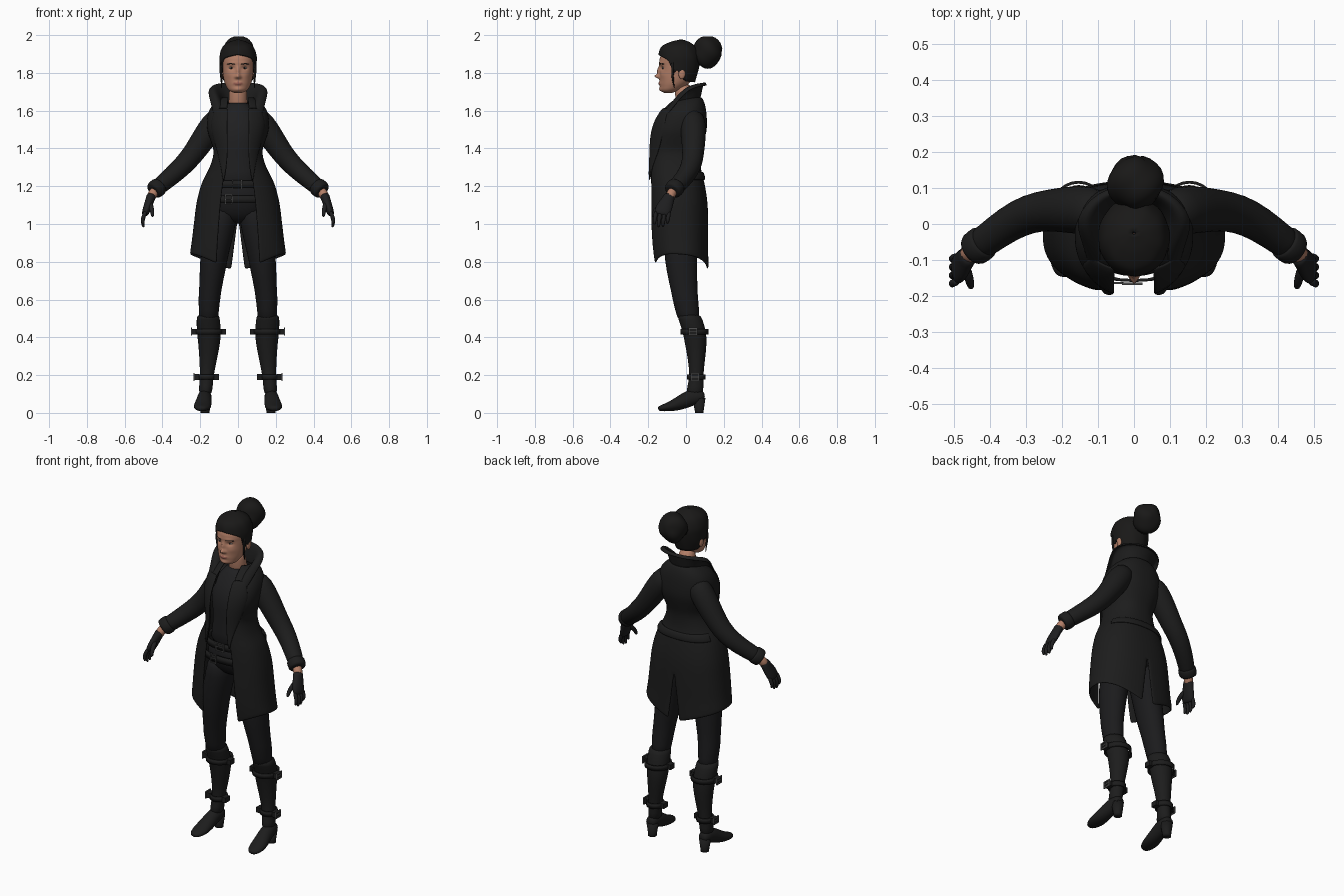
import bpy, bmesh, math
from math import sin, cos, pi, asin, exp
from mathutils import Vector

if "Cube" in bpy.data.objects:
    bpy.data.objects.remove(bpy.data.objects["Cube"])

def material(name, r, g, b):
    m = bpy.data.materials.new(name)
    m.use_nodes = True
    m.diffuse_color = (r, g, b, 1)
    m.node_tree.nodes["Principled BSDF"].inputs["Base Color"].default_value = (r, g, b, 1)
    return m

COAT = material("coat black", .012, .012, .012)
SHIRT = material("shirt black", .014, .014, .015)
PANTS = material("trouser black", .011, .011, .012)
LEATHER = material("boot leather", .012, .012, .012)
GLOVE = material("glove leather", .013, .013, .014)
HAIR = material("dark hair", .01, .0095, .009)
SKIN = material("skin", .45, .21, .135)
LIPS = material("lips", .33, .12, .09)
METAL = material("buckle grey", .08, .08, .08)
EYE = material("eye white", .38, .33, .31)

def finish(name, bm, mat, sub=1, mirror=False, thick=0, smooth=True, offset=0):
    bmesh.ops.recalc_face_normals(bm, faces=bm.faces)
    me = bpy.data.meshes.new(name)
    bm.to_mesh(me)
    bm.free()
    me.materials.append(mat)
    for p in me.polygons:
        p.use_smooth = smooth
    ob = bpy.data.objects.new(name, me)
    bpy.context.collection.objects.link(ob)
    if mirror:
        ob.modifiers.new("Mirror", "MIRROR").merge_threshold = .001
    if thick:
        s = ob.modifiers.new("Solidify", "SOLIDIFY")
        s.thickness, s.offset = thick, offset
    if sub:
        s = ob.modifiers.new("Subdivision", "SUBSURF")
        s.levels = s.render_levels = sub
    return ob

def skin_rows(name, rows, mat, loop=True, cap=True, **kw):
    """Join rows of points into a surface."""
    bm = bmesh.new()
    vs = [[bm.verts.new(p) for p in r] for r in rows]
    n = len(rows[0])
    for a, b in zip(vs, vs[1:]):
        for j in range(n if loop else n - 1):
            k = (j + 1) % n
            bm.faces.new((a[j], a[k], b[k], b[j]))
    if cap and loop:
        bm.faces.new(vs[0])
        bm.faces.new(vs[-1])
    return finish(name, bm, mat, **kw)

def sample(rows, z):
    """Smoothly interpolate profile rows (z first, descending)."""
    z = max(min(z, rows[0][0]), rows[-1][0])
    i = next(k for k in range(len(rows) - 1) if z >= rows[k + 1][0])
    a, b = rows[i], rows[i + 1]
    p, q = rows[max(i - 1, 0)], rows[min(i + 2, len(rows) - 1)]
    h = b[0] - a[0]
    t = (z - a[0]) / h
    out = []
    for c in range(1, len(a)):
        m0 = (b[c] - p[c]) / (b[0] - p[0]) * h
        m1 = (q[c] - a[c]) / (q[0] - a[0]) * h
        out.append((2*t**3 - 3*t*t + 1) * a[c] + (t**3 - 2*t*t + t) * m0
                   + (3*t*t - 2*t**3) * b[c] + (t**3 - t*t) * m1)
    return out

def oval(rx, yf, yb, z, th, p=2.0):
    """Point on a rounded section; angle 0 is the front."""
    s = lambda v: math.copysign(abs(v) ** (2 / p), v)
    return (rx * s(sin(th)), (yf + yb) / 2 - (yb - yf) / 2 * s(cos(th)), z)

def loft(name, rows, mat, n=28, p=2.0, **kw):
    return skin_rows(name, [[oval(rx, yf, yb, z, 2*pi*j/n, p) for j in range(n)]
                            for z, rx, yf, yb in rows], mat, **kw)

def sweep(name, pts, mat, n=14, hint=(0, 1, 0), flat=False, **kw):
    """Tube through (x, y, z, ra, rb); ra lies along the hint direction."""
    P = [Vector(p[:3]) for p in pts]
    rows = []
    for i, p in enumerate(pts):
        t = Vector((0, 0, 1)) if flat else (P[min(i+1, len(P)-1)] - P[max(i-1, 0)]).normalized()
        a = Vector(hint)
        a = (a - a.dot(t) * t).normalized()
        b = t.cross(a)
        rows.append([P[i] + a * p[3] * cos(2*pi*j/n) + b * p[-1] * sin(2*pi*j/n) for j in range(n)])
    return skin_rows(name, rows, mat, **kw)

def ball(name, loc, rad, mat, **kw):
    bm = bmesh.new()
    bmesh.ops.create_uvsphere(bm, u_segments=24, v_segments=16, radius=1)
    for v in bm.verts:
        v.co = [l + r * c for l, r, c in zip(loc, rad, v.co)]
    return finish(name, bm, mat, sub=0, **kw)

def boxes(name, items, mat, **kw):
    bm = bmesh.new()
    for loc, size in items:
        for v in bmesh.ops.create_cube(bm, size=1)["verts"]:
            v.co = [l + s * c for l, s, c in zip(loc, size, v.co)]
    return finish(name, bm, mat, sub=0, smooth=False, **kw)

def buckle(name, loc, w, h, side=False, **kw):
    t = .006
    parts = [((s*w/2, 0, 0), (t, t, h)) for s in (-1, 1)]
    parts += [((0, 0, s*h/2), (w + t, t, t)) for s in (-1, 1)] + [((0, 0, 0), (w, t, t*.7))]
    turn = (lambda v: (v[1], v[0], v[2])) if side else (lambda v: v)
    boxes(name, [([a + b for a, b in zip(loc, turn(c))], turn(s)) for c, s in parts], METAL, **kw)

# Head with sculpted face
HEAD = [(1.955, .03, -.06, 0), (1.93, .068, -.11, .04), (1.88, .087, -.138, .058), (1.84, .086, -.14, .06),
        (1.80, .081, -.14, .05), (1.76, .074, -.14, .03), (1.73, .063, -.138, 0),
        (1.705, .045, -.133, -.04), (1.694, .02, -.115, -.075)]
BUMPS = [(0, 1.782, .011, .011, .024), (0, 1.81, .008, .022, .013), (0, 1.744, .021, .008, .008),
         (0, 1.712, .02, .011, .006)]
for s in (-1, 1):
    BUMPS += [(s*.034, 1.826, .016, .010, -.010), (s*.034, 1.852, .026, .008, .004),
              (s*.048, 1.79, .02, .018, .004), (s*.012, 1.777, .007, .007, .007)]

def bump(x, z):
    return sum(a * exp(-((x-u)/su)**2 - ((z-w)/sw)**2) for u, w, su, sw, a in BUMPS)

def face_y(x, z):
    rx, yf, yb = sample(HEAD, z)
    return oval(rx, yf, yb, z, asin(min(1, x / rx)))[1] - bump(x, z)

rows = []
for i in range(53):
    z = 1.954 - i * .005
    ring = [oval(*sample(HEAD, z), z, 2*pi*j/72) for j in range(72)]
    rows.append([(x, y - bump(x, z) if y < -.07 else y, z) for x, y, z in ring])
head = skin_rows("head", rows, SKIN, sub=0)
head.data.materials.append(LIPS)
for f in head.data.polygons:
    c = f.center
    if c.y < -.1 and (c.x / .026)**2 + ((c.z - 1.743) / .009)**2 < 1:
        f.material_index = 1
sweep("neck", [(0, .01, 1.57, .055), (0, 0, 1.65, .05), (0, -.025, 1.75, .05)], SKIN)
ball("ears", (.086, -.022, 1.797), (.01, .018, .03), SKIN, mirror=True)
ey = face_y(.034, 1.826)
ball("eyes", (.034, ey + .004, 1.826), (.014, .008, .006), EYE, mirror=True)
ball("irises", (.034, ey - .002, 1.826), (.005, .004, .005), LEATHER, mirror=True)
sweep("eyebrows", [(x, face_y(x, z), z, .003, .004) for x, z in ((.014, 1.845), (.035, 1.852), (.06, 1.846))],
      HAIR, n=8, mirror=True)

# Hair cap with hairline, loose locks and bun
CAP = [(1.977, .006, -.03, -.02), (1.965, .045, -.08, .015), (1.94, .08, -.128, .05), (1.89, .098, -.146, .072),
       (1.85, .098, -.144, .072), (1.80, .093, -.14, .062), (1.74, .075, -.13, .045)]
LINE = [(180, 1.75), (115, 1.757), (96, 1.785), (86, 1.815), (74, 1.80), (60, 1.86), (35, 1.885), (0, 1.897)]
cap = []
for i in range(21):
    row = []
    for j in range(64):
        th = 2*pi*j/64
        low = sample(LINE, math.degrees(min(th, 2*pi - th)))[0]
        z = 1.977 + (low - 1.977) * (i / 20) ** 1.3
        x, y, z = oval(*sample(CAP, z), z, th)
        k = 1 + .008 * sin(9 * th + 40 * z)
        row.append((x * k, (y + .04) * k - .04, z))
    cap.append(row)
skin_rows("hair", cap, HAIR, cap=False, thick=.014, offset=-1, sub=0)
sweep("loose_locks", [(.088, -.07, 1.87, .008), (.092, -.072, 1.80, .008), (.086, -.07, 1.76, .005),
                      (.088, -.06, 1.715, .002)], HAIR, n=8, mirror=True)
bun = ball("hair_bun", (.004, .115, 1.912), (.078, .075, .086), HAIR)
for v in bun.data.vertices:
    d = v.co - Vector((.004, .115, 1.912))
    v.co += d * .05 * sin(3 * math.atan2(d.z, d.x) + 45 * d.y)
sweep("bun_base", [(0, .03, 1.87, .06), (0, .085, 1.90, .055)], HAIR, hint=(1, 0, 0))

# Shirt, trousers and belts
loft("shirt", [(1.645, .052, -.062, .055), (1.625, .07, -.075, .06), (1.57, .115, -.115, .08), (1.48, .13, -.15, .08),
               (1.38, .105, -.142, .05), (1.28, .115, -.14, .055), (1.17, .15, -.145, .07)], SHIRT, p=2.3)
loft("trouser_hips", [(1.22, .14, -.145, .065), (1.12, .165, -.14, .085), (1.05, .15, -.12, .08),
                      (1.0, .06, -.07, .03)], PANTS, p=2.2)
for nm, z, r in (("upper_belt", 1.21, .152), ("lower_belt", 1.13, .168)):
    loft(nm, [(z + .02, r, -.157, .085), (z - .02, r + .004, -.157, .09)], LEATHER, cap=False, thick=.008, p=2.3, sub=0)
buckle("upper_belt_buckle", (-.005, -.166, 1.21), .05, .045)
buckle("lower_belt_buckle", (-.05, -.164, 1.13), .035, .05)
sweep("trouser_legs", [(.08, -.03, 1.1, .075, .095), (.09, -.03, 1.0, .085, .095), (.122, -.03, .86, .078, .09),
                       (.135, -.022, .75, .07, .084), (.147, -.01, .65, .06, .072), (.152, -.003, .6, .06, .07),
                       (.154, .005, .55, .054, .065), (.156, .018, .47, .053, .06)],
      PANTS, hint=(1, 0, 0), flat=True, mirror=True)

# Boots with heels, straps and buckles
sweep("boot_shafts", [(.157, .012, .525, .058, .064), (.158, .022, .50, .064, .066), (.154, .045, .43, .066, .064),
                      (.152, .052, .37, .06, .06), (.158, .056, .28, .047, .046), (.165, .055, .2, .037, .037),
                      (.17, .05, .14, .037, .043), (.173, .045, .09, .036, .05)],
      LEATHER, hint=(1, 0, 0), flat=True, mirror=True)
sweep("boot_feet", [(.173, .1, .085, .02, .02), (.174, .085, .085, .034, .035), (.176, .04, .085, .038, .045),
                    (.18, -.005, .066, .041, .043), (.186, -.055, .042, .047, .034), (.19, -.1, .03, .047, .023),
                    (.193, -.135, .024, .032, .016), (.194, -.148, .022, .015, .01)],
      LEATHER, hint=(1, 0, 0), mirror=True)
sweep("boot_heels", [(.174, .07, 0, .024, .024), (.174, .07, .01, .024, .024), (.174, .068, .08, .034, .036)],
      LEATHER, hint=(1, 0, 0), flat=True, mirror=True, sub=0)
for nm, x, y, z, r in (("calf", .154, .045, .43, .071), ("ankle", .166, .055, .19, .045)):
    sweep(nm + "_straps", [(x, y, z + .014, r), (x, y, z - .014, r)], LEATHER, n=24, hint=(1, 0, 0),
          flat=True, cap=False, thick=.008, mirror=True, sub=0)
    boxes(nm + "_strap_tabs", [((x + s * (r + .006), y - .008, z), (.028, .04, .03)) for s in (-1, 1)],
          LEATHER, mirror=True)
    buckle(nm + "_buckles", (x + r + .021, y - .008, z), .042, .036, side=True, mirror=True)

# Coat body: open front, curved hem and back vent
BODY = [(1.67, .075, -.05, .08, .05), (1.635, .125, -.095, .095, .055), (1.58, .155, -.14, .104, .058),
        (1.50, .158, -.178, .105, .06), (1.44, .14, -.186, .09, .058), (1.38, .124, -.188, .073, .058),
        (1.30, .145, -.19, .073, .064), (1.22, .185, -.19, .092, .078), (1.12, .213, -.19, .108, .09),
        (1.0, .229, -.19, .113, .1), (.9, .241, -.185, .113, .107), (.84, .25, -.178, .114, .11),
        (.75, .255, -.165, .116, .112)]
PW = 2.35

def coat_point(z, f):
    rx, yf, yb, opening = sample(BODY, z)
    vent = max(0, (1.03 - z) * .13)
    t0 = asin((opening / rx) ** (PW / 2))
    t1 = pi - asin((vent / rx) ** (PW / 2))
    return oval(rx, yf, yb, z, t0 + (t1 - t0) * f, PW)

def hem(f):
    return .84 - (.05 * (1 - f/.35)**2 if f < .35 else .082 * ((f - .35)/.65)**2)

skin_rows("coat_body", [[coat_point(1.67 + (hem(j/24) - 1.67) * i/36, j/24) for j in range(25)] for i in range(37)],
          COAT, loop=False, mirror=True, thick=.01)

# Lapels follow the coat front
lapel = []
for z, out in ((1.615, .118), (1.57, .135), (1.52, .148), (1.45, .13), (1.38, .108), (1.3, .088), (1.23, .08)):
    rx, yf, yb, opening = sample(BODY, z)
    xs = [opening - .004 + (out - opening + .004) * k / 5 for k in range(6)]
    lapel.append([(x, oval(rx, yf, yb, z, asin(min(1, x / rx) ** (PW / 2)), PW)[1] - .011, z) for x in xs])
skin_rows("lapels", lapel, COAT, loop=False, mirror=True, thick=.01)

# Flared standing collar: base, crest and turned edge
collar = [[(0, .07, 1.64), (.065, .055, 1.64), (.09, -.01, 1.63), (.075, -.075, 1.60), (.06, -.145, 1.53)],
          [(0, .085, 1.70), (.075, .065, 1.70), (.105, -.002, 1.69), (.09, -.06, 1.64), (.075, -.14, 1.56)],
          [(0, .1, 1.757), (.09, .078, 1.752), (.145, .008, 1.742), (.115, -.06, 1.672), (.1, -.132, 1.57)],
          [(0, .118, 1.735), (.105, .092, 1.73), (.168, .015, 1.715), (.145, -.045, 1.645), (.125, -.12, 1.55)]]
skin_rows("collar", collar, COAT, loop=False, mirror=True, thick=.012, sub=2)

# Half belt across the back of the waist
band = []
for dz, off in ((.02, .006), (.016, .014), (-.016, .014), (-.02, .006)):
    ring = [coat_point(1.255 + dz, .55 + .45 * j / 12) for j in range(13)]
    band.append([(x * (1 + off * 4), y + off, z) for x, y, z in ring])
skin_rows("back_belt", band, COAT, loop=False, mirror=True, thick=.006)

# Sleeves, cuffs and wrists
sweep("sleeves", [(.085, .03, 1.585, .055), (.125, .038, 1.535, .07), (.18, .04, 1.455, .066), (.237, .038, 1.37, .058),
                  (.29, .03, 1.31, .055), (.35, 0, 1.255, .05), (.41, -.045, 1.205, .045),
                  (.442, -.068, 1.178, .042)], COAT, n=18, mirror=True)
sweep("sleeve_cuffs", [(.413, -.047, 1.204, .044), (.417, -.05, 1.2, .051), (.445, -.071, 1.177, .05),
                       (.449, -.074, 1.173, .042)], COAT, n=18, mirror=True)
sweep("wrists", [(.43, -.06, 1.19, .027), (.458, -.084, 1.15, .026), (.465, -.09, 1.13, .025)], SKIN, mirror=True)

# Gloves
sweep("glove_palms", [(.455, -.083, 1.157, .032, .029), (.464, -.092, 1.135, .031, .024), (.477, -.112, 1.095, .044, .023),
                      (.49, -.127, 1.06, .045, .02), (.495, -.13, 1.045, .035, .014)], GLOVE, mirror=True)
for k, nm in enumerate(("index", "middle", "ring", "little")):
    y, tip = -.163 + k * .023, (.995, .98, .983, 1.0)[k]
    sweep(nm + "_fingers", [(.488, y + .004, 1.07, .012), (.502, y, 1.035, .012), (.506, y - .004, (1.035 + tip) / 2, .011),
                            (.498, y - .005, tip, .007)], GLOVE, n=8, mirror=True)
sweep("thumbs", [(.468, -.115, 1.115, .016), (.458, -.15, 1.085, .014), (.453, -.17, 1.06, .012),
                 (.452, -.177, 1.035, .007)], GLOVE, n=8, mirror=True)
